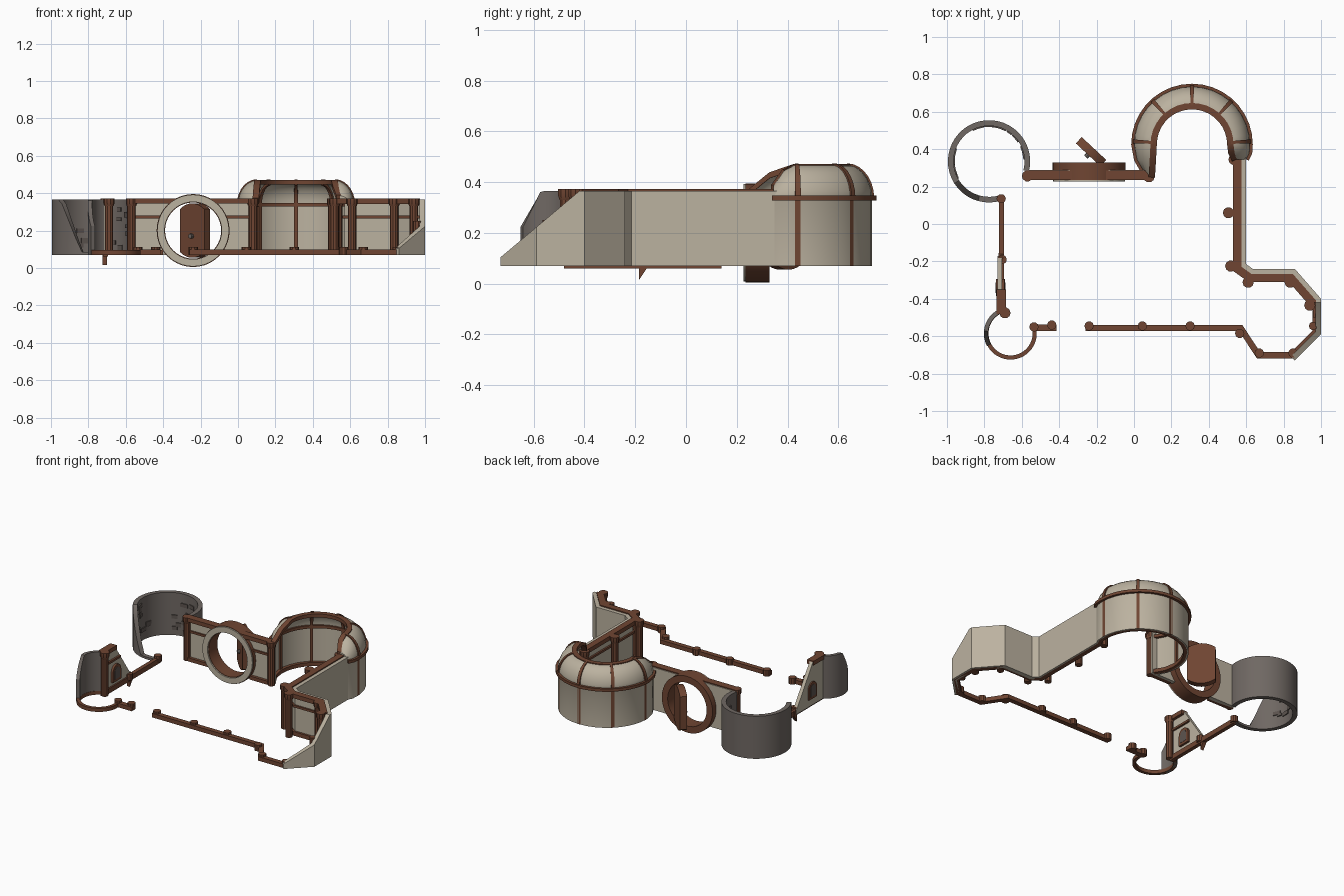
import bpy, bmesh, math, random
from mathutils import Vector, Matrix

if "Cube" in bpy.data.objects:
    bpy.data.objects.remove(bpy.data.objects["Cube"])

random.seed(4)
B, T = 0.07, 0.365          # wall bottom and top


def material(name, rgb):
    m = bpy.data.materials.new(name)
    m.diffuse_color = (*rgb, 1)
    m.use_nodes = True
    m.node_tree.nodes["Principled BSDF"].inputs["Base Color"].default_value = m.diffuse_color
    return m


WOOD = material("brown wood", (0.16, 0.06, 0.032))
PLASTER = material("beige plaster", (0.50, 0.445, 0.35))
STONE = material("grey stone", (0.16, 0.138, 0.125))
DARK = material("dark stone", (0.11, 0.09, 0.08))


def loft(name, rings, mat, matrix=None):
    """Skin equal closed rings in order and cap both ends."""
    bm = bmesh.new()
    vs = [[bm.verts.new(p) for p in r] for r in rings]
    n = len(rings[0])
    for a, b in zip(vs, vs[1:]):
        for i in range(n):
            j = (i + 1) % n
            bm.faces.new((a[i], a[j], b[j], b[i]))
    bm.faces.new(vs[0])
    bm.faces.new(vs[-1])
    bmesh.ops.recalc_face_normals(bm, faces=bm.faces)
    me = bpy.data.meshes.new(name)
    bm.to_mesh(me)
    bm.free()
    me.materials.append(mat)
    ob = bpy.data.objects.new(name, me)
    bpy.context.collection.objects.link(ob)
    if matrix:
        ob.matrix_world = matrix
    return ob


def strip(name, path, o0, o1, z0, z1, mat):
    """Mitred wall or beam; offsets go to the right of travel; z may be a function of x, y, index."""
    pts = [Vector(p) for p in path]
    rings = []
    for i, p in enumerate(pts):
        ns = []
        for a, b in ((i - 1, i), (i, i + 1)):
            if a >= 0 and b < len(pts):
                d = (pts[b] - pts[a]).normalized()
                ns.append(Vector((d.y, -d.x)))
        m = sum(ns, Vector((0, 0))).normalized()
        m /= m.dot(ns[0])
        lo = z0(p.x, p.y, i) if callable(z0) else z0
        hi = z1(p.x, p.y, i) if callable(z1) else z1
        a, b = p + m * o0, p + m * o1
        rings.append([(*a, lo), (*b, lo), (*b, hi), (*a, hi)])
    return loft(name, rings, mat)


def prism(name, prof, axis, d0, d1, mat, matrix=None):
    """Extrude an outline: axis 'y' takes (x, z), axis 'x' takes (y, z)."""
    f = (lambda p, d: (p[0], d, p[1])) if axis == 'y' else (lambda p, d: (d, *p))
    return loft(name, [[f(p, d) for p in prof] for d in (d0, d1)], mat, matrix)


def box(name, x0, x1, y0, y1, z0, z1, mat):
    return prism(name, [(x0, z0), (x1, z0), (x1, z1), (x0, z1)], 'y', y0, y1, mat)


def disc(x, y, r, z, n=10):
    return [(x + r * math.cos(k * math.tau / n), y + r * math.sin(k * math.tau / n), z) for k in range(n)]


def arc(cx, cy, r, a0, a1, n):
    return [(cx + r * math.cos(math.radians(a0 + (a1 - a0) * k / n)),
             cy + r * math.sin(math.radians(a0 + (a1 - a0) * k / n))) for k in range(n + 1)]


def clamp(v, a, b):
    return max(a, min(b, v))


# Large ruined stone tower, broken down towards the front
TX, TY = -0.775, 0.335
strip("large_tower", arc(TX, TY, 0.22, -72, -374, 36), 0, 0.03, B,
      lambda x, y, i: clamp(T - (x + 0.95) * 2.5, 0.085, T) if i < 12 else T, STONE)
for k in range(26):
    a = math.radians(random.uniform(5, 215))
    w, h, z = random.uniform(.014, .028), random.uniform(.009, .015), random.uniform(.1, .33)
    m = Matrix.Translation((TX, TY, z)) @ Matrix.Rotation(a, 4, 'Z')
    prism("tower_stone", [(-w, -h), (w, -h), (w, h), (-w, h)], 'x', 0.183, 0.193, DARK, m)

# Small stone tower with a wooden footing
small = arc(-0.66, -0.585, 0.14, 15, -252, 32)
strip("small_tower_footing", small, 0, 0.022, B, 0.095, WOOD)
strip("small_tower", small[20:], -0.003, 0.02, B,
      lambda x, y, i: clamp(T - (-0.57 - y) * 1.75, 0.09, T), STONE)

# Back wall, in two halves around the round doorway
CX, CZ = -0.24, 0.2
top_a = math.degrees(math.asin((T - CZ) / 0.175))
low_a = math.degrees(math.asin((B - CZ) / 0.175))
prism("back_wall_right", [(0.09, B), (0.09, T)] + arc(CX, CZ, 0.175, top_a, low_a, 12), 'y', 0.26, 0.29, PLASTER)
prism("back_wall_left", [(-0.58, B), (-0.58, T)] + arc(CX, CZ, 0.175, 180 - top_a, 180 - low_a, 12), 'y', 0.26, 0.29, PLASTER)
for x0, x1, e in ((-0.58, -0.40, 0.07), (-0.08, 0.09, -0.07)):
    box("back_base_beam", x0, x1, 0.24, 0.27, B, 0.095, WOOD)
    box("back_top_beam", min(x0, x0 + e), max(x1, x1 + e), 0.235, 0.285, 0.345, 0.372, WOOD)
    box("back_rail", x0, x1, 0.25, 0.262, 0.265, 0.28, WOOD)


def ring(name, r0, r1, y0, y1, mat):
    n = 40
    rings = []
    for k in range(n + 1):
        c, s = math.cos(k * math.tau / n), math.sin(k * math.tau / n)
        rings.append([(CX + r * c, y, CZ + r * s) for r, y in ((r0, y0), (r1, y0), (r1, y1), (r0, y1))])
    return loft(name, rings, mat)


# Round door frame and the open door
ring("door_frame", 0.15, 0.195, 0.235, 0.33, WOOD)
ring("door_frame_face", 0.153, 0.192, 0.226, 0.236, PLASTER)
door = arc(0, 0, 0.145, 52, 128, 8) + arc(0, 0, 0.145, 232, 308, 8)
dm = Matrix.Translation((-0.23, 0.387, CZ)) @ Matrix.Rotation(math.radians(-43), 4, 'Z')
prism("door", door, 'y', -0.023, 0.023, WOOD, dm)
prism("door_knob", arc(0, -0.03, 0.013, 0, 315, 7), 'y', -0.04, -0.02, STONE, dm)

# Domed alcove: stations of (outer point, inner point, top height)
DX, DY = 0.31, 0.425


def station(a):
    c, s = math.cos(math.radians(a)), math.sin(math.radians(a))
    return (DX + .31 * c, DY + .31 * s), (DX + .21 * c, DY + .21 * s), 0.467


stations = [((0.055, 0.275), (0.09, 0.25), 0.37), ((0.015, 0.345), (0.095, 0.33), 0.435)]
stations += [station(180 - 10 * k) for k in range(19)]
stations += [((0.617, 0.38), (0.525, 0.385), 0.445), ((0.60, 0.345), (0.545, 0.345), 0.385)]


def shell(name, sts, grow, thick, mat):
    rings = []
    for o, i, zt in sts:
        o, i = Vector(o), Vector(i)
        w, u = (i - o).length, (i - o).normalized()
        prof = [(0, B, 0), (0, 0.33, 0)]
        for k in range(8):
            t = k / 7 * math.pi / 2
            prof.append((w * (1 - math.cos(t)), 0.335 + (zt - 0.335) * math.sin(t), t))
        ring_pts = []
        for d, seq in ((-grow, prof), (thick, prof[::-1])):
            for s, z, t in seq:
                e = max(d, 0.002) if z < 0.331 else d    # ribs are flush below the band
                p = o + u * (s + e * math.cos(t))
                ring_pts.append((p.x, p.y, z - e * math.sin(t)))
        rings.append(ring_pts)
    return loft(name, rings, mat)


shell("dome_shell", stations, 0, 0.014, PLASTER)
for a in (3, 48, 90, 132, 177):
    shell("dome_rib", [station(a + 2), station(a - 2)], 0.007, 0.026, WOOD)
outer, inner = [s[0] for s in stations], [s[1] for s in stations]
strip("dome_band", outer, -0.015, 0.028, 0.328, 0.348, WOOD)
strip("dome_base_beam", outer, 0.01, 0.035, B, 0.095, WOOD)
strip("dome_rim", inner, -0.012, 0.022, lambda x, y, i: stations[i][2] - 0.02,
      lambda x, y, i: stations[i][2] + 0.004, WOOD)

# Right wall and angular bay, sloping away to the front
bay = [(0.60, 0.36), (0.60, -0.215), (0.635, -0.24), (0.86, -0.24), (1.0, -0.40), (1.0, -0.42)]
bay_front = [(1.0, -0.59), (0.86, -0.73)]
strip("right_wall", bay + bay_front, 0, 0.03, B, lambda x, y, i: min(T, T + (y + 0.42) * 0.84), PLASTER)
strip("right_top_beam", bay, 0.026, 0.07, 0.343, 0.372, WOOD)
strip("right_rail", bay + [(1.0, -0.50)], 0.028, 0.042, 0.265, 0.28, WOOD)
strip("low_front_beam", bay + bay_front + [(0.65, -0.73), (0.555, -0.585), (-0.26, -0.585)],
      0.012, 0.045, B, 0.098, WOOD)
box("front_stub_beam", -0.545, -0.415, -0.573, -0.538, B, 0.098, WOOD)

# Broken left wall with its small arched window
prism("left_wall", [(-0.48, B), (-0.17, B), (-0.17, 0.1), (-0.35, T), (-0.48, T)], 'x', -0.73, -0.705, PLASTER)
box("left_base_beam", -0.722, -0.695, -0.48, 0.14, 0.06, 0.095, WOOD)
box("left_top_beam", -0.735, -0.685, -0.48, -0.35, 0.343, 0.372, WOOD)
box("left_rail", -0.708, -0.692, -0.48, -0.295, 0.265, 0.28, WOOD)
prism("broken_beam_tip", [(-0.185, 0.015), (-0.185, 0.12), (-0.155, 0.09), (-0.155, 0.06)], 'x', -0.725, -0.70, WOOD)
arch = [(-0.385, 0.12), (-0.295, 0.12)] + arc(-0.34, 0.19, 0.045, 0, 180, 8)
hole = [(-0.368, 0.137), (-0.312, 0.137)] + arc(-0.34, 0.19, 0.028, 0, 180, 8)
prism("window_frame", arch, 'x', -0.738, -0.69, WOOD)
prism("window_pane", hole, 'x', -0.74, -0.688, DARK)

# Wooden posts with caps, and short pegs on the low beams
full = [(-.57, .257), (.08, .252), (.535, .345), (.505, .06), (.517, -.225), (.61, -.312), (.835, -.312), (.94, -.435), (-.69, -.475)]
pegs = [(.85, -.69), (.67, -.69), (.565, -.585), (.30, -.545), (.045, -.545), (-.24, -.545),
        (-.535, -.55), (-.44, -.54), (-.705, -.19), (-.71, .135)]
for x, y in full:
    loft("post", [disc(x, y, 0.023, z) for z in (B, 0.35)], WOOD)
    loft("post_cap", [disc(x, y, r, z) for r, z in ((0.024, 0.33), (0.03, 0.345), (0.03, 0.372))], WOOD)
loft("broken_post", [disc(0.957, -0.545, 0.022, z) for z in (B, 0.25)], WOOD)
for x, y in pegs:
    loft("peg", [disc(x, y, 0.025, z) for z in (B, 0.112)], WOOD)

# Smooth the curved surfaces, keep edges sharp
bpy.ops.object.select_all(action='SELECT')
bpy.context.view_layer.objects.active = bpy.context.selected_objects[0]
bpy.ops.object.shade_smooth_by_angle(angle=math.radians(30))
